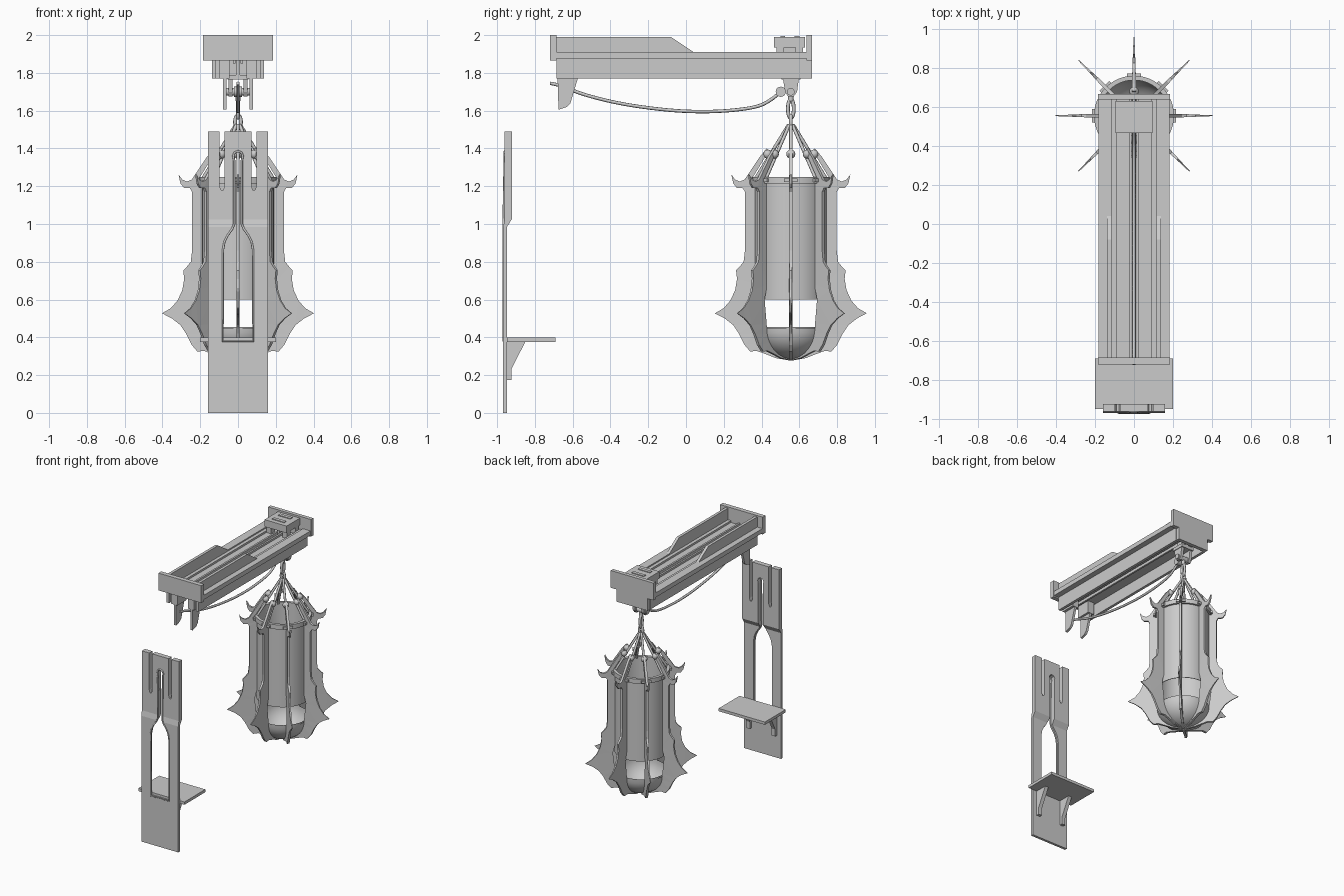
import bpy, bmesh
from math import pi, sin, cos, radians
from mathutils import Matrix, Vector

if "Cube" in bpy.data.objects:
    bpy.data.objects.remove(bpy.data.objects["Cube"])

grey = bpy.data.materials.new("plain grey")
grey.use_nodes = True
grey.diffuse_color = (0.6, 0.6, 0.6, 1)
grey.node_tree.nodes["Principled BSDF"].inputs["Base Color"].default_value = (0.6, 0.6, 0.6, 1)
LY = 0.555  # lantern axis


def add(name, bm, smooth=False):
    bmesh.ops.recalc_face_normals(bm, faces=bm.faces)
    me = bpy.data.meshes.new(name)
    bm.to_mesh(me)
    bm.free()
    ob = bpy.data.objects.new(name, me)
    bpy.context.collection.objects.link(ob)
    me.materials.append(grey)
    if smooth:
        bpy.ops.object.select_all(action='DESELECT')
        ob.select_set(True)
        bpy.context.view_layer.objects.active = ob
        bpy.ops.object.shade_smooth_by_angle(angle=radians(35))
    return ob


def box(name, x0, x1, y0, y1, z0, z1):
    bm = bmesh.new()
    size = Matrix.Diagonal((x1 - x0, y1 - y0, z1 - z0, 1))
    mid = Matrix.Translation(((x0 + x1) / 2, (y0 + y1) / 2, (z0 + z1) / 2))
    bmesh.ops.create_cube(bm, size=1, matrix=mid @ size)
    return add(name, bm)


def prism_mesh(pts, axis, lo, hi):
    """Extrude a flat outline along x (points are y,z) or y (points are x,z)."""
    bm = bmesh.new()
    place = (lambda p: (lo, p[0], p[1])) if axis == 'x' else (lambda p: (p[0], lo, p[1]))
    face = bm.faces.new([bm.verts.new(place(p)) for p in pts])
    out = bmesh.ops.extrude_face_region(bm, geom=[face])
    move = Vector((hi - lo, 0, 0)) if axis == 'x' else Vector((0, hi - lo, 0))
    bmesh.ops.translate(bm, vec=move, verts=[v for v in out['geom'] if isinstance(v, bmesh.types.BMVert)])
    bmesh.ops.triangulate(bm, faces=[f for f in bm.faces if len(f.verts) > 4])
    return bm


def lathe(name, prof, closed, steps=48):
    bm = bmesh.new()
    vs = [bm.verts.new((r, 0, z)) for r, z in prof]
    es = [bm.edges.new(p) for p in zip(vs, vs[1:] + vs[:1] if closed else vs[1:])]
    bmesh.ops.spin(bm, geom=vs + es, cent=(0, 0, 0), axis=(0, 0, 1), angle=2 * pi, steps=steps)
    bmesh.ops.remove_doubles(bm, verts=bm.verts, dist=0.0005)
    bmesh.ops.translate(bm, vec=(0, LY, 0), verts=bm.verts)
    return add(name, bm, True)


def tube(name, pts, radius, cyclic=False, smooth=True):
    cu = bpy.data.curves.new(name, 'CURVE')
    cu.dimensions = '3D'
    cu.bevel_depth = radius
    cu.bevel_resolution = 2
    cu.use_fill_caps = True
    sp = cu.splines.new('NURBS' if smooth else 'POLY')
    sp.points.add(len(pts) - 1)
    for p, co in zip(sp.points, pts):
        p.co = (*co, 1)
    sp.use_cyclic_u = cyclic
    if smooth:
        sp.order_u = 3
        sp.use_endpoint_u = not cyclic
    cu.materials.append(grey)
    ob = bpy.data.objects.new(name, cu)
    bpy.context.collection.objects.link(ob)
    return ob


def both(pts):
    return [p for p in pts], [(-x, z) for x, z in pts]


# Overhead track: end plates, walls, flanges, inner rails
box("track_front_plate", -.185, .185, -.72, -.685, 1.865, 2.0)
plate = [(.185, 2.0), (.185, 1.865), (.135, 1.865), (.135, 1.77)]
add("track_back_plate", prism_mesh(plate + [(-x, z) for x, z in reversed(plate)], 'y', .637, .667))
wall = [(-.685, 1.77), (.637, 1.77), (.637, 1.91), (.04, 1.91), (-.08, 1.99), (-.685, 1.99)]
fang = [(-.68, 1.78), (-.57, 1.78), (-.612, 1.64), (-.63, 1.62), (-.675, 1.605)]
for s, side in ((1, "left"), (-1, "right")):
    def span(name, a, b, z0, z1, y0=-.685, y1=.637):
        box(f"{side}_{name}", min(s * a, s * b), max(s * a, s * b), y0, y1, z0, z1)
    add(f"{side}_track_wall", prism_mesh(wall, 'x', s * .116, s * .138))
    span("flange", .138, .182, 1.875, 1.91)
    span("track_floor", .012, .116, 1.865, 1.885)
    span("inner_rail", .09, .116, 1.885, 1.90)
    span("slot_lip", .012, .026, 1.85, 1.9)
    add(f"{side}_fang", prism_mesh(fang, 'x', s * .062, s * .08))
    span("fang_mount", .045, .1, 1.77, 1.866, -.685, -.57)
    # Trolley feet and pulley cheeks
    for i, y in enumerate((.5, .6)):
        span(f"trolley_foot_{i}", .05, .09, 1.885, 1.94, y - .02, y + .02)
    cheek = [(.51, 1.79), (.6, 1.79), (.588, 1.70), (.57, 1.675), (.54, 1.675), (.525, 1.70)]
    add(f"{side}_pulley_cheek", prism_mesh(cheek, 'x', s * .028, s * .05))

# Trolley
box("trolley_block", -.095, .095, .465, .63, 1.935, 1.99)
for y in (.512, .588):
    box("trolley_bar", -.055, .05, y - .013, y + .013, 1.99, 1.996)
box("trolley_stem", -.01, .01, .5, .6, 1.77, 1.94)
box("pulley_crosshead", -.055, .055, .505, .605, 1.765, 1.79)
for name, y, z, r, w in (("pulley_wheel", .502, 1.70, .027, .02), ("pulley_axle", .555, 1.70, .02, .06)):
    bm = bmesh.new()
    turn = Matrix.Translation((0, y, z)) @ Matrix.Rotation(pi / 2, 4, 'Y')
    bmesh.ops.create_cone(bm, cap_ends=True, segments=20, radius1=r, radius2=r, depth=w * 2, matrix=turn)
    add(name, bm, True)

# Sagging cable and the links holding the lantern
tube("cable", [(0, -.72, 1.745), (0, -.66, 1.735), (0, -.55, 1.685), (0, -.3, 1.625), (0, .05, 1.588),
               (0, .36, 1.61), (0, .46, 1.66), (0, .5, 1.7)], .009)
for name, z, h, across in (("upper_link", 1.61, .05, 0), ("lower_link", 1.54, .035, 1)):
    ring = []
    for k in range(12):
        a, b = .016 * cos(k * pi / 6), h * sin(k * pi / 6)
        ring.append((a, LY, z + b) if across else (0, LY + a, z + b))
    tube(name, ring, .01, True)
tube("hanger_neck", [(0, LY, 1.65), (0, LY, 1.69)], .014, smooth=False)

# Lantern body: open cylinder, rim and bowl
lathe("lantern_cylinder", [(.185, .6), (.19, .6), (.19, 1.23), (.185, 1.23)], True)
lathe("lantern_rim", [(.182, 1.215), (.205, 1.215), (.205, 1.25), (.182, 1.25)], True)
bowl = [(.19 * cos(a), .45 - .165 * sin(a)) for a in [k * pi / 20 for k in range(11)]]
inner = [(r * .96, z + .006) for r, z in bowl]
lathe("lantern_bowl", bowl + inner[::-1], False)

# Eight blade fins with crown hooks, arms, balls and rods
fin = [(.127, 1.40), (.165, 1.355), (.205, 1.295), (.245, 1.235), (.27, 1.225), (.295, 1.235), (.315, 1.262),
       (.305, 1.215), (.285, 1.19), (.255, 1.19), (.243, 1.17), (.243, .86), (.25, .8), (.27, .775),
       (.29, .755), (.285, .71), (.295, .65), (.32, .595), (.355, .555), (.402, .527), (.35, .5),
       (.305, .465), (.275, .42), (.245, .36), (.215, .325), (.18, .328), (.13, .31), (.08, .29),
       (.01, .278), (.01, .288), (.07, .298), (.13, .33), (.165, .37), (.185, .42), (.19, .47),
       (.205, .6), (.185, .68), (.185, 1.2), (.2, 1.25), (.175, 1.29), (.145, 1.34), (.115, 1.385)]
axis = Matrix.Translation((0, LY, 0))
for i in range(8):
    spin = axis @ Matrix.Rotation(i * pi / 4, 4, 'Z')
    bm = prism_mesh(fin, 'y', -.009, .009)
    for v in bm.verts:  # thin the blade towards its outer edge
        if v.co.z < 1.3:
            v.co.y *= max(.3, 1 - max(0, v.co.x - .24) * 5)
    add(f"fin_{i}", bm).matrix_world = spin
    bm = bmesh.new()
    bmesh.ops.create_uvsphere(bm, u_segments=14, v_segments=8, radius=.024,
                              matrix=Matrix.Translation((.123, 0, 1.37)))
    add(f"arm_ball_{i}", bm, True).matrix_world = spin
    tube(f"hanger_rod_{i}", [(.012, 0, 1.525), (.19, 0, 1.235)], .009, smooth=False).matrix_world = spin
    box(f"rim_clip_{i}", .19, .215, -.035, .035, 1.222, 1.24).matrix_world = spin

# Wall panel with keyhole arch and top notches, upper part set back
hole = [(0, 1.385), (.018, 1.378), (.025, 1.36), (.02, 1.335), (.02, 1.0), (.03, .975), (.055, .94),
        (.072, .905), (.08, .86), (.08, .38)]
half = [(0, 0), (.16, 0), (.16, 1.49), (.097, 1.49), (.097, 1.2), (.09, 1.18), (.078, 1.18), (.071, 1.2),
        (.071, 1.49), (0, 1.49)] + hole + [(0, .38)]
for pts, side in zip(both(half), ("left", "right")):
    bm = prism_mesh(pts, 'y', -.968, -.948)
    for z in (.985, 1.025):
        bmesh.ops.bisect_plane(bm, geom=bm.verts[:] + bm.edges[:] + bm.faces[:],
                               plane_co=(0, 0, z), plane_no=(0, 0, 1))
    for v in bm.verts:
        t = min(1, max(0, (v.co.z - .985) / .04))
        v.co.y += t * (.008 if v.co.y < -.958 else .026)
    add(f"{side}_panel_half", bm)

# Raised trim round the opening
left, right = both(hole)
rim = left + right[:0:-1]
tube("opening_trim", [(x, -.96 if z > 1 else -.966, z) for x, z in rim], .006, True, False)

# Shelf and its two brackets
box("shelf", -.2, .2, -.948, -.69, .376, .398)
bracket = [(-.95, .378), (-.85, .378), (-.925, .23), (-.925, .175), (-.95, .175)]
for s in (1, -1):
    add("shelf_bracket", prism_mesh(bracket, 'x', s * .095, s * .125))
